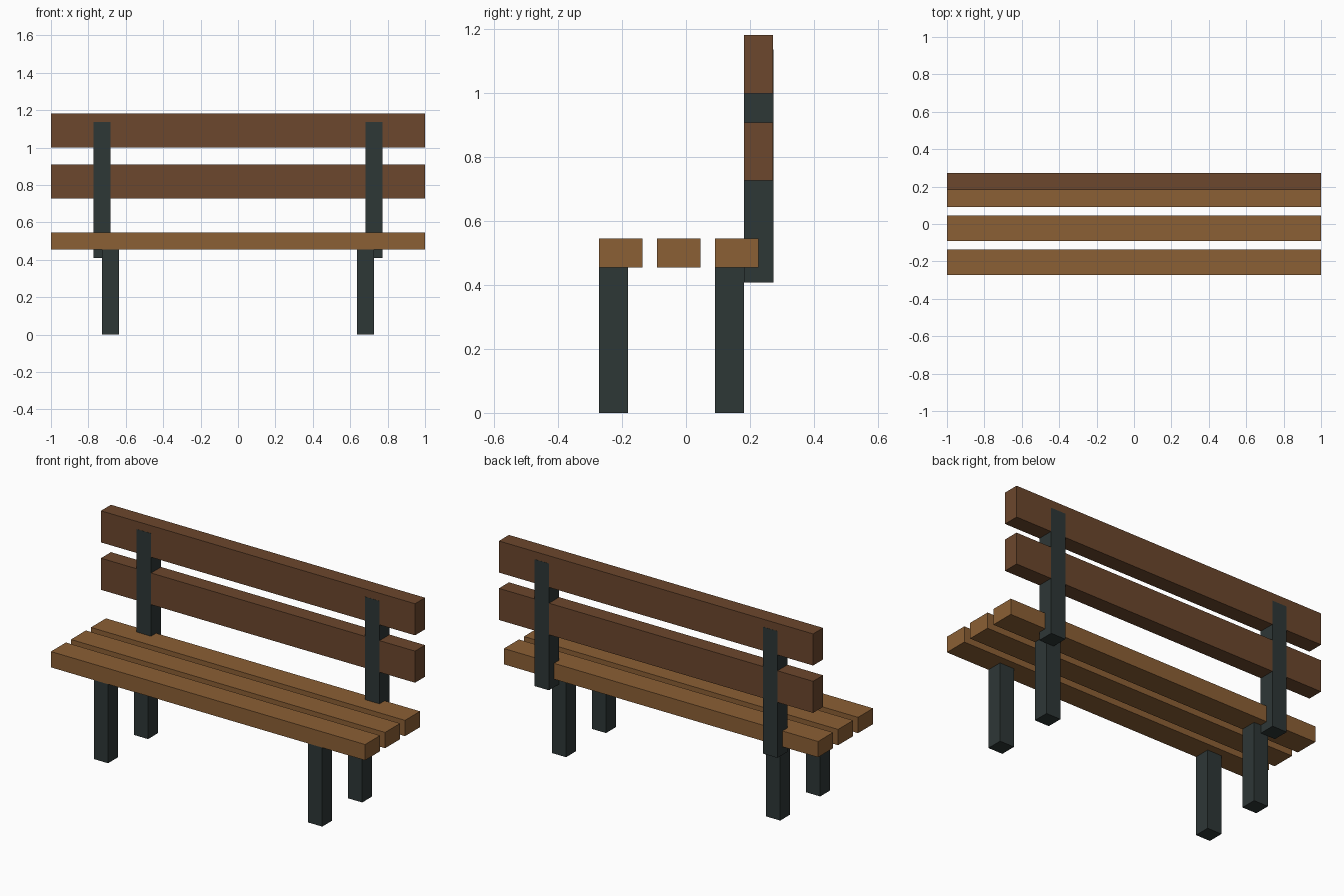
import bpy
import bmesh
from mathutils import Matrix, Vector

cube = bpy.data.objects.get("Cube")
if cube:
    bpy.data.objects.remove(cube, do_unlink=True)

U = 1 / 11  # beam thickness: every part is a multiple of it


def material(name, r, g, b):
    mat = bpy.data.materials.new(name)
    mat.use_nodes = True
    mat.diffuse_color = (r, g, b, 1)
    mat.node_tree.nodes["Principled BSDF"].inputs["Base Color"].default_value = (r, g, b, 1)
    return mat


seat_wood = material("light_brown_wood", 0.26, 0.115, 0.035)
back_wood = material("dark_brown_wood", 0.15, 0.063, 0.026)
iron = material("dark_iron", 0.027, 0.038, 0.037)


def beam(name, low, high, mat, grow=0.0):
    """Box between two corners given in beam units."""
    low, high = Vector(low) * U, Vector(high) * U
    size = high - low + Vector((grow, grow, grow))
    bm = bmesh.new()
    bmesh.ops.create_cube(bm, size=1, matrix=Matrix.Diagonal(size).to_4x4())
    mesh = bpy.data.meshes.new(name)
    bm.to_mesh(mesh)
    bm.free()
    mesh.materials.append(mat)
    obj = bpy.data.objects.new(name, mesh)
    obj.location = (low + high) / 2
    bpy.context.collection.objects.link(obj)


# Seat slats
for label, y in (("front", -3), ("middle", -1), ("rear", 1)):
    beam(f"seat_slat_{label}", (-11, y, 5), (11, y + 1.5, 6), seat_wood)

# Backrest boards
for label, z in (("lower", 8), ("upper", 11)):
    beam(f"back_board_{label}", (-11, 2, z), (11, 3, z + 2), back_wood)

# Legs and back posts; posts stand a hair proud of the boards
for side, x_leg, x_post in (("left", 7, 7.5), ("right", -8, -8.5)):
    for label, y in (("front", -3), ("rear", 1)):
        beam(f"{label}_leg_{side}", (x_leg, y, 0), (x_leg + 1, y + 1, 5), iron)
    beam(f"back_post_{side}", (x_post, 2, 4.5), (x_post + 1, 3, 12.5), iron, 0.002)
